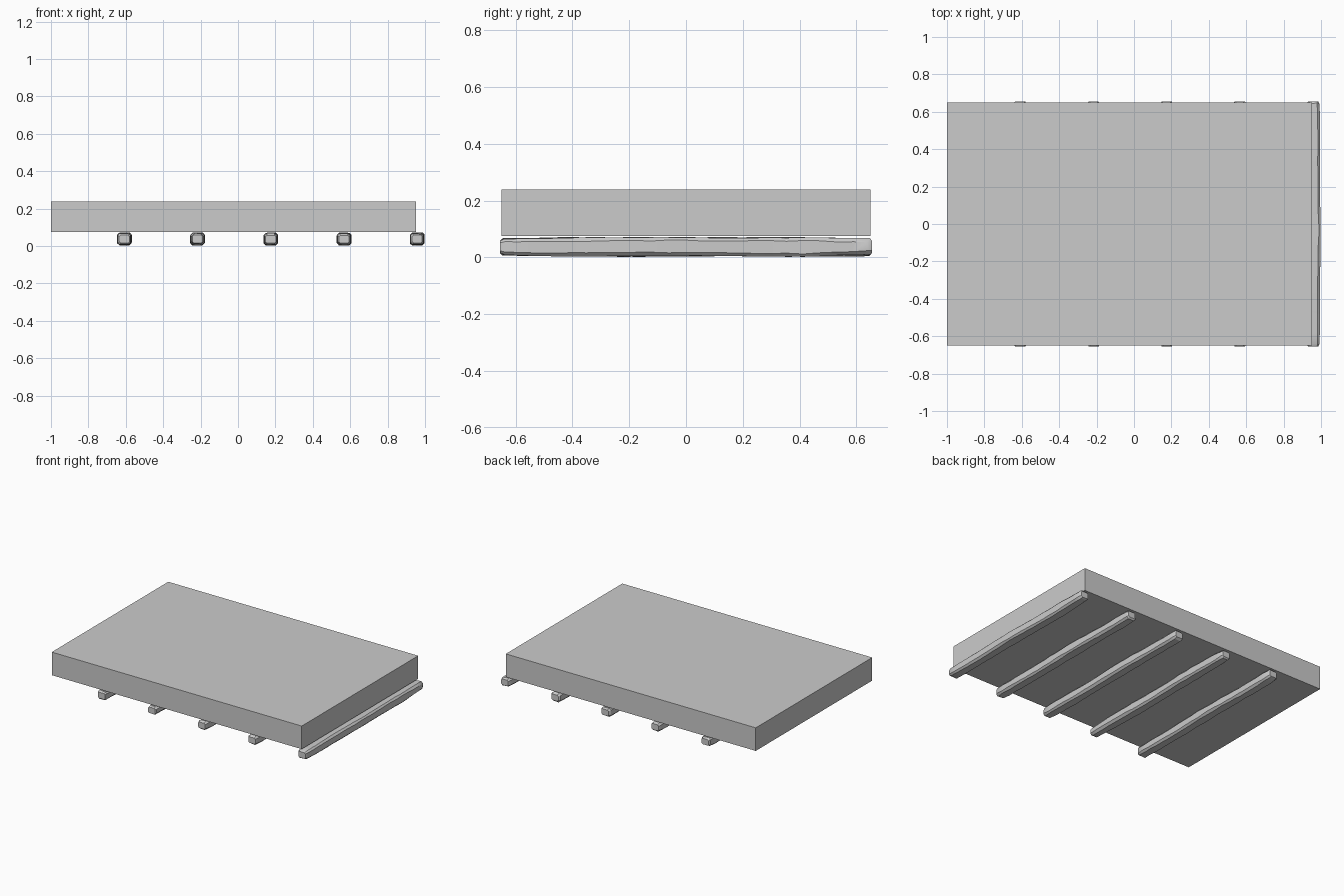
import bpy, bmesh, math, random

if "Cube" in bpy.data.objects:
    bpy.data.objects.remove(bpy.data.objects["Cube"])

random.seed(4)

# thick slab
bpy.ops.mesh.primitive_cube_add(size=1, location=(-0.0235, 0, 0.1575))
slab = bpy.context.object
slab.name = "slab"
slab.scale = (1.953, 1.3, 0.163)
bpy.ops.object.transform_apply(location=False, rotation=False, scale=True)


def section(w, h, c):
    """Rectangle outline with chamfered corners (half sizes w, h)."""
    return [(w, h - c), (w - c, h), (c - w, h), (-w, h - c),
            (-w, c - h), (c - w, -h), (w - c, -h), (w, c - h)]


def make_beam(name, x):
    """Roughly hewn beam along y, lofted through uneven rings."""
    bm = bmesh.new()
    n, rings = 22, []
    p = random.uniform(0, 6.28)
    for i in range(n + 1):
        t = i / n * 2 - 1
        y = 0.643 * t
        taper = 1 - 0.10 * abs(t) ** 4
        w = 0.0375 * taper + 0.0015 * math.sin(7 * t + p)
        h = 0.0325 * taper + 0.001 * math.sin(6 * t + 2 * p)
        dx = 0.001 * math.sin(4 * t + p)
        dz = 0.037 + 0.0015 * math.sin(5 * t + p)
        c = 0.012 + random.uniform(-0.003, 0.003)
        rings.append([bm.verts.new((dx + a, y + random.uniform(-.006, .006),
                                    min(0.0755, max(0, dz + b + random.uniform(-.001, .001)))))
                      for a, b in section(w, h, c)])
    # worn, rounded-off ends
    for y, at in ((-0.655, 0), (0.655, len(rings) + 1)):
        cap = [bm.verts.new((a, y, 0.037 + b)) for a, b in section(0.027, 0.021, 0.007)]
        rings.insert(at, cap)
    for r, s in zip(rings, rings[1:]):
        for k in range(8):
            m = (k + 1) % 8
            bm.faces.new((r[k], r[m], s[m], s[k]))
    bm.faces.new(rings[0])
    bm.faces.new(rings[-1])
    bmesh.ops.recalc_face_normals(bm, faces=bm.faces)
    lo = min(v.co.z for v in bm.verts)
    for v in bm.verts:
        v.co.z -= lo - 0.002
    me = bpy.data.meshes.new(name)
    bm.to_mesh(me)
    bm.free()
    ob = bpy.data.objects.new(name, me)
    ob.location.x = x
    bpy.context.collection.objects.link(ob)
    bpy.ops.object.select_all(action='DESELECT')
    ob.select_set(True)
    bpy.context.view_layer.objects.active = ob
    bpy.ops.object.shade_smooth_by_angle(angle=math.radians(30))


# five support beams, the last one under the right edge
for i in range(5):
    make_beam(f"support_beam_{i + 1}", -0.608 + i * 0.3915)
